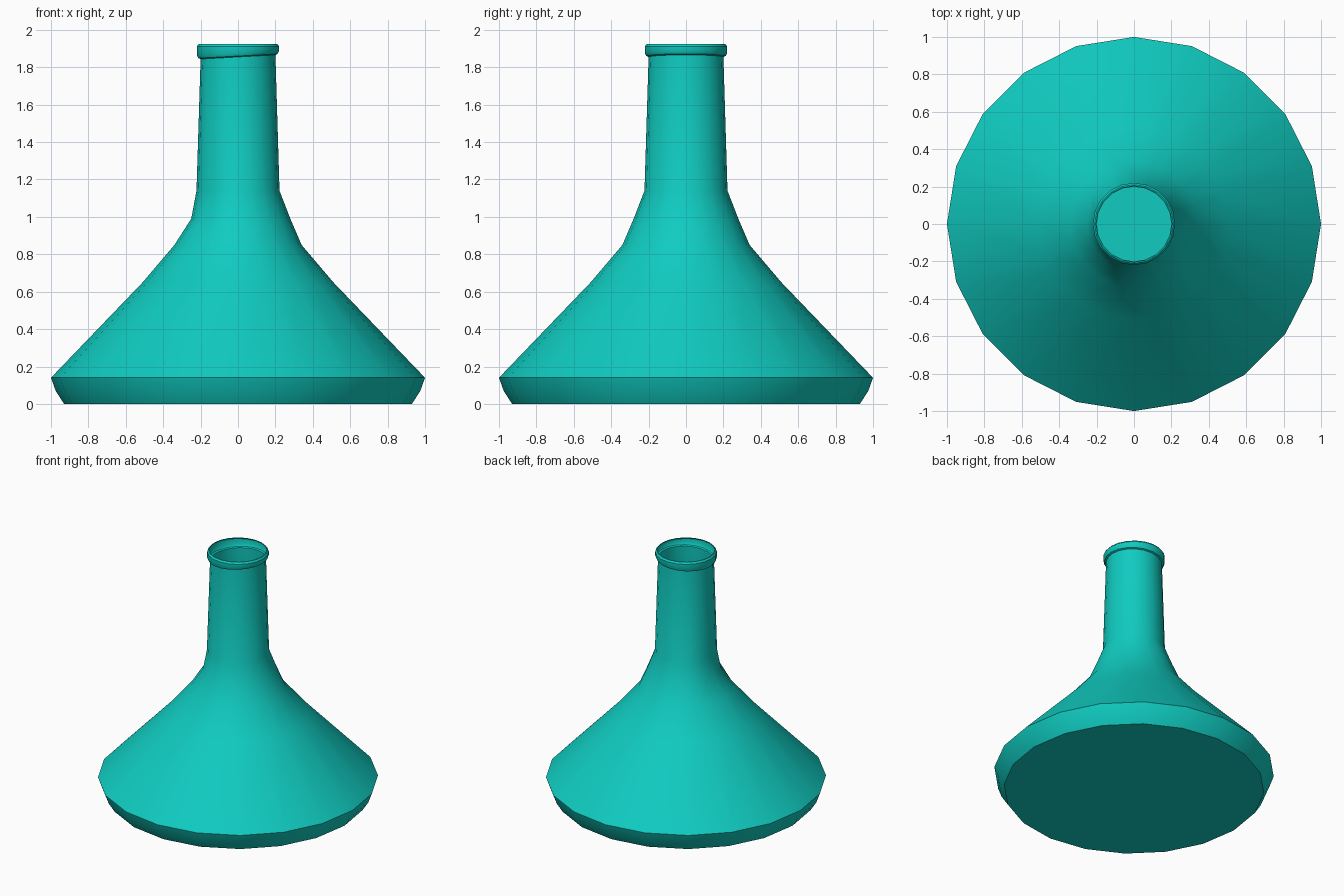
import bpy, bmesh
from math import cos, sin, radians

if "Cube" in bpy.data.objects:
    bpy.data.objects.remove(bpy.data.objects["Cube"])

SIDES = 20
TILT = 0.055   # slope of the lip's underside along x


def lathe(name, profile, mat, cap_bottom=False, adjust=None):
    """Spin (radius, height) points around z into an open shell."""
    bm = bmesh.new()
    rings = []
    for i, (r, z) in enumerate(profile):
        ring = []
        for k in range(SIDES):
            deg = 360 / SIDES * k
            rr, zz = adjust(i, deg, r, z) if adjust else (r, z)
            ring.append(bm.verts.new((rr * cos(radians(deg)), rr * sin(radians(deg)), zz)))
        rings.append(ring)
    for a, b in zip(rings, rings[1:]):
        for k in range(SIDES):
            n = (k + 1) % SIDES
            bm.faces.new((a[k], a[n], b[n], b[k]))
    if cap_bottom:
        bm.faces.new(rings[0][::-1])
    me = bpy.data.meshes.new(name)
    bm.to_mesh(me)
    bm.free()
    me.materials.append(mat)
    ob = bpy.data.objects.new(name, me)
    bpy.context.collection.objects.link(ob)
    bpy.ops.object.select_all(action='DESELECT')
    ob.select_set(True)
    bpy.context.view_layer.objects.active = ob
    bpy.ops.object.shade_smooth_by_angle(angle=radians(32))
    return ob


teal = bpy.data.materials.new("teal_glass")
teal.diffuse_color = (0.005, 0.6, 0.53, 1)
teal.use_nodes = True
teal.node_tree.nodes["Principled BSDF"].inputs["Base Color"].default_value = teal.diffuse_color

# Flask: flat base, wide cone, narrow neck and collar lip
flask = [(0.93, 0.0), (0.975, 0.07), (1.0, 0.14), (0.51, 0.65), (0.34, 0.85),
         (0.28, 0.99), (0.222, 1.14), (0.20, 1.855),
         (0.212, 1.86), (0.22, 1.875), (0.22, 1.912), (0.21, 1.925), (0.203, 1.925)]


def flask_adjust(i, deg, r, z):
    if i == 5 and 160 < deg < 240:      # shallow dent in the shoulder
        r = 0.25
    if i in (7, 8, 9):                  # lip underside leans down to the left
        z += TILT * r * cos(radians(deg))
    return r, z


lathe("flask", flask, teal, cap_bottom=True, adjust=flask_adjust)
